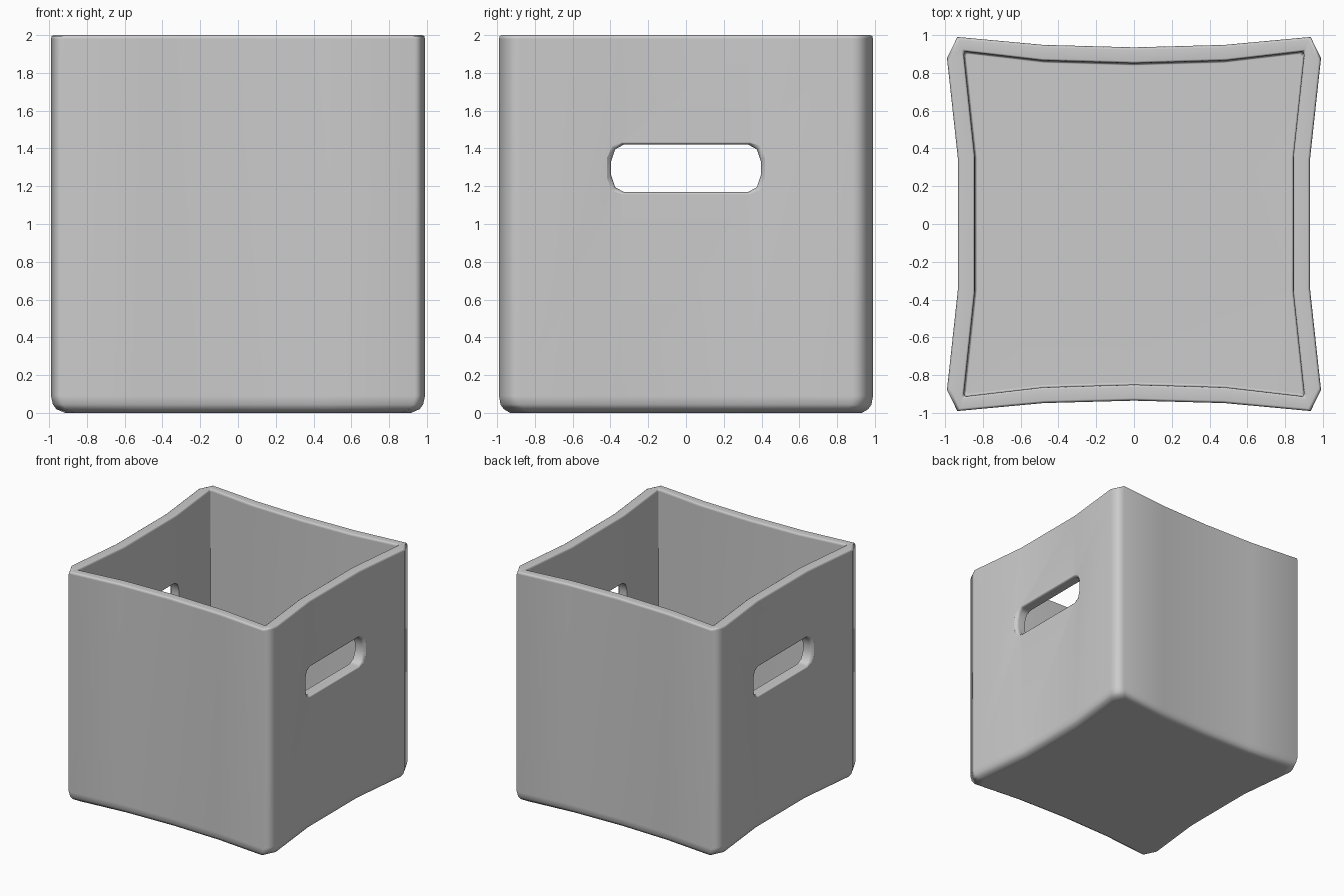
import bpy, bmesh

if "Cube" in bpy.data.objects:
    bpy.data.objects.remove(bpy.data.objects["Cube"])

# Quarter outlines, from middle of the back edge round to the right side
OUTER = [(0, .935), (.48, .948), (.935, .99), (.99, .878), (.932, .345)]
INNER = [(0, .85), (.48, .864), (.893, .912), (.9, .898), (.842, .355)]


def full_outline(q):
    right = q + [(x, -y) for x, y in reversed(q)]
    left = [(-x, y) for x, y in reversed(right) if x > 0]
    return right + left


def loft(name, rings):
    """Closed skin through a stack of equal-length rings, capped at both ends."""
    bm = bmesh.new()
    loops = [[bm.verts.new(p) for p in r] for r in rings]
    n = len(loops[0])
    for a, b in zip(loops, loops[1:]):
        for i in range(n):
            j = (i + 1) % n
            bm.faces.new((a[i], a[j], b[j], b[i]))
    bm.faces.new(loops[0])
    bm.faces.new(loops[-1])
    bmesh.ops.recalc_face_normals(bm, faces=bm.faces)
    me = bpy.data.meshes.new(name)
    bm.to_mesh(me)
    bm.free()
    ob = bpy.data.objects.new(name, me)
    bpy.context.collection.objects.link(ob)
    return ob


def ring(q, sx, sy, z):
    return [(x * sx, y * sy, z) for x, y in full_outline(q)]


# Bin body: rounded base, outer wall, rim, inner wall, floor
body = loft("bin_body", [
    ring(OUTER, .925, .94, 0),
    ring(OUTER, .972, .975, .02),
    ring(OUTER, .99, .992, .045),
    ring(OUTER, 1, 1, .09),
    ring(OUTER, 1, 1, 1.98),
    ring(OUTER, .996, .996, 1.994),
    ring(OUTER, .986, .986, 2),
    ring(INNER, 1.014, 1.014, 2),
    ring(INNER, 1.004, 1.004, 1.994),
    ring(INNER, 1, 1, 1.98),
    ring(INNER, 1, 1, .095),
    ring(INNER, .985, .985, .08),
])

# Handle slots: flared cutters through both side walls
SLOT = [(.33, .125), (.375, .1), (.397, .035)]
half = SLOT + [(y, -z) for y, z in reversed(SLOT)]
slot = half + [(-y, -z) for y, z in half]


def slot_ring(x, grow):
    return [(x, y + (grow if y > 0 else -grow), 1.295 + z + (grow if z > 0 else -grow))
            for y, z in slot]


for side, label in ((1, "right"), (-1, "left")):
    cutter = loft(label + "_handle_cutter", [
        slot_ring(side * .7, 0), slot_ring(side * .912, 0),
        slot_ring(side * .926, .006), slot_ring(side * .938, .02),
        slot_ring(side * 1.1, .02)])
    cutter.hide_render = True
    cut = body.modifiers.new(label + "_handle", 'BOOLEAN')
    cut.operation = 'DIFFERENCE'
    cut.solver = 'EXACT'
    cut.object = cutter
    bpy.context.view_layer.objects.active = body
    bpy.ops.object.modifier_apply(modifier=cut.name)
    bpy.data.objects.remove(cutter)

# Smooth shading with face-weighted normals
bpy.ops.object.select_all(action='DESELECT')
body.select_set(True)
bpy.context.view_layer.objects.active = body
bpy.ops.object.shade_smooth_by_angle(angle=1.25)
wn = body.modifiers.new("weighted_normals", 'WEIGHTED_NORMAL')
wn.keep_sharp = True
